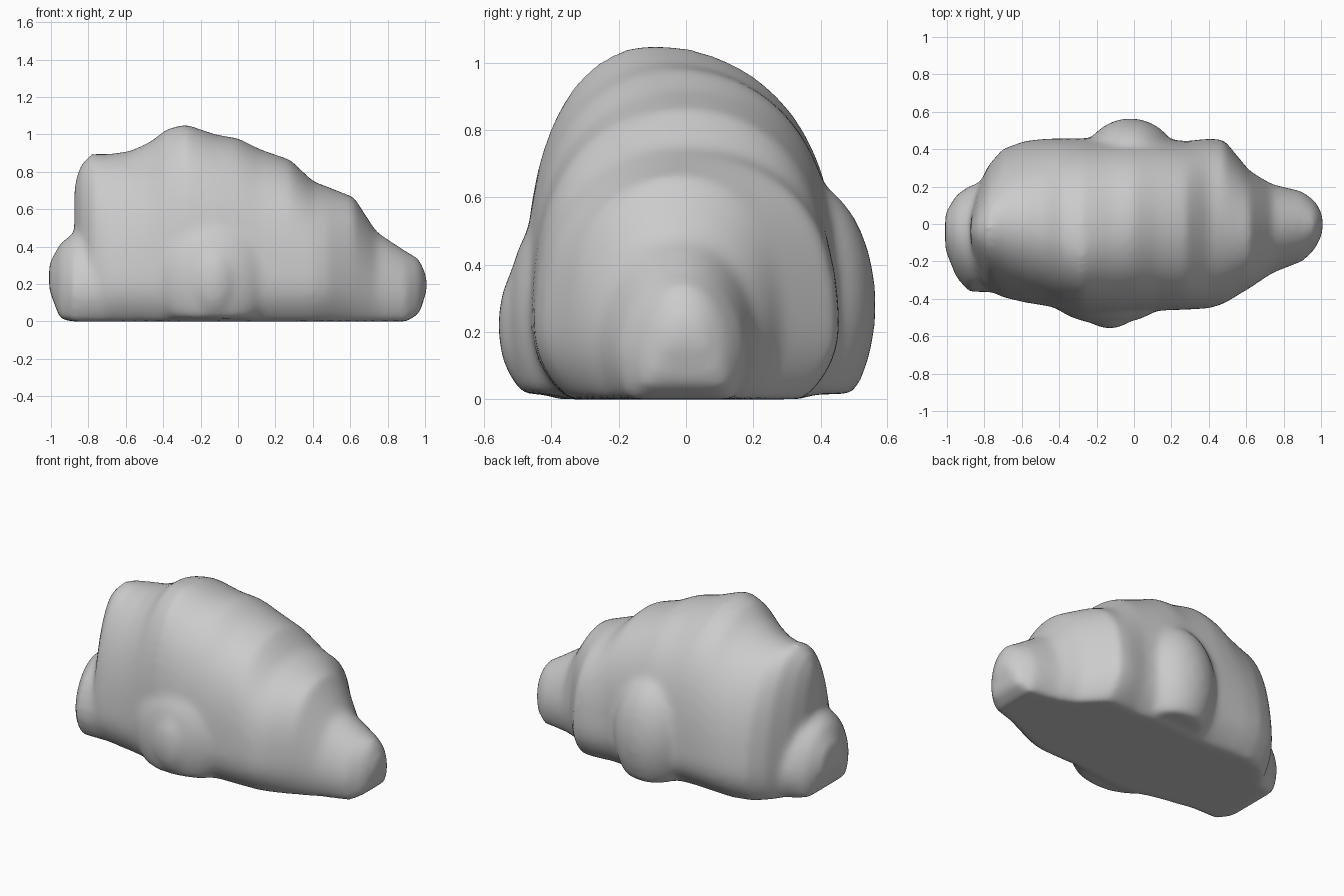
import bpy, bmesh
from math import cos, pi
from mathutils import Matrix

if "Cube" in bpy.data.objects:
    bpy.data.objects.remove(bpy.data.objects["Cube"])

# Stations along x: (x, y front, y back, top z)
BODY = [(-.875, -.14, .06, .74), (-.84, -.26, .19, .84), (-.78, -.36, .32, .9),
        (-.7, -.4, .41, .895), (-.58, -.425, .45, .91), (-.47, -.44, .46, .96),
        (-.38, -.46, .46, 1.03), (-.28, -.48, .46, 1.055), (-.12, -.485, .46, 1),
        (0, -.475, .46, .98), (.12, -.465, .46, .92), (.28, -.46, .445, .865),
        (.4, -.455, .46, .75), (.48, -.43, .455, .72), (.62, -.345, .285, .665),
        (.74, -.275, .225, .48), (.9, -.215, .19, .375), (.97, -.14, .13, .335),
        (1.01, -.05, .05, .24)]
FOOT = [(-1.01, -.14, .06, .31), (-.95, -.3, .17, .42), (-.88, -.38, .22, .47),
        (-.6, -.38, .3, .48)]
# Low swellings: centre, radii
LOBES = [((-.14, -.36, .24), (.32, .175, .34)), ((-.13, -.46, .22), (.13, .1, .2)),
         ((-.02, .33, .28), (.25, .235, .38))]
STEPS = 24


def section(x, front, back, top):
    # Steep on the far left, fuller shoulders in the middle, round on the low ends
    power = 2.5 if top < .5 else 2 + 1.8 * min(1, max(0, (x + .85) / .6))
    bottom = .13 * max(0, (abs(x) - .93) / .07) ** 2
    ridge = (front + back) / 2 - .1 * max(0, 1 - abs(x + .3) / .35)
    right, left = [], []
    for i in range(STEPS + 1):
        u = (1 - cos(pi * i / STEPS)) / 2
        width = max(0, 1 - u ** power) ** .5 if i < STEPS else 0
        z = bottom + (top - bottom) * u
        width *= 1 - .24 * max(0, 1 - z / .25) ** 2.5   # tucked-in base edge
        right.append((x, ridge + (back - ridge) * width, z))
        left.append((x, ridge + (front - ridge) * width, z))
    return right + left[-2::-1]


def loft(bm, rows):
    rings = [[bm.verts.new(p) for p in section(*r)] for r in rows]
    n = len(rings[0])
    for a, b in zip(rings, rings[1:]):
        for i in range(n):
            j = (i + 1) % n
            bm.faces.new((a[i], a[j], b[j], b[i]))
    bm.faces.new(rings[0][::-1])
    bm.faces.new(rings[-1])


# Boulder body, low left foot and side lobes, fused and softened
bm = bmesh.new()
loft(bm, BODY)
loft(bm, FOOT)
for centre, radii in LOBES:
    place = Matrix.Translation(centre) @ Matrix.Diagonal((*radii, 1))
    lobe = bmesh.ops.create_icosphere(bm, subdivisions=4, radius=1, matrix=place)
    for v in lobe['verts']:
        v.co.z = max(v.co.z, .015)
bmesh.ops.recalc_face_normals(bm, faces=bm.faces[:])
mesh = bpy.data.meshes.new("boulder")
bm.to_mesh(mesh)
bm.free()
boulder = bpy.data.objects.new("boulder", mesh)
bpy.context.collection.objects.link(boulder)

remesh = boulder.modifiers.new("fuse", 'REMESH')
remesh.mode = 'VOXEL'
remesh.voxel_size = .02
remesh.use_smooth_shade = True
soften = boulder.modifiers.new("soften", 'SMOOTH')
soften.factor = .5
soften.iterations = 14
